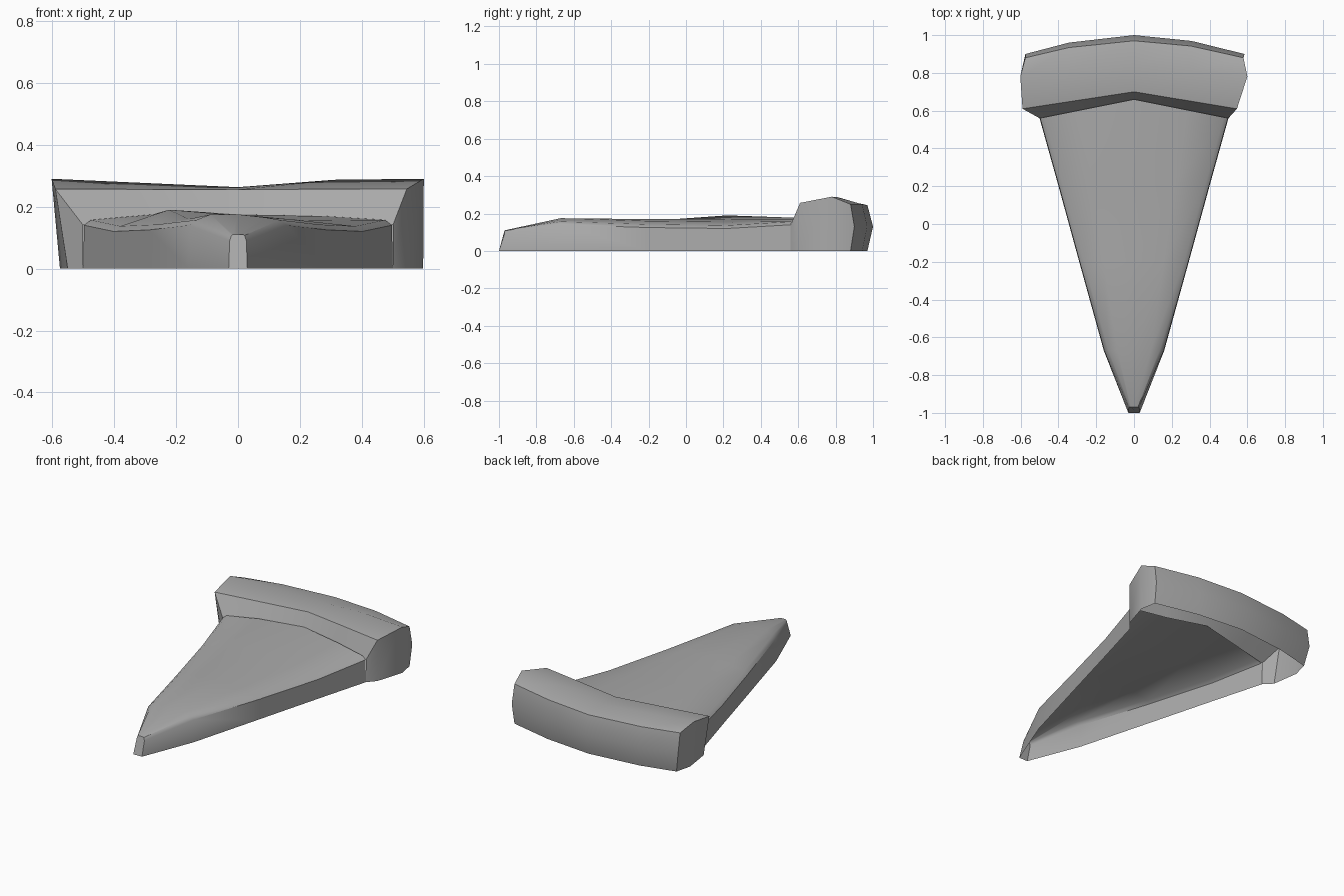
import bpy, bmesh, math

default = bpy.data.objects.get("Cube")
if default:
    bpy.data.objects.remove(default, do_unlink=True)

grey = bpy.data.materials.new("plain grey")
grey.use_nodes = True
colour = (0.4, 0.4, 0.4, 1)
grey.diffuse_color = colour
grey.node_tree.nodes["Principled BSDF"].inputs["Base Color"].default_value = colour


def finish(name, bm, angle):
    """Turn a bmesh shell into a smooth shaded grey object."""
    bmesh.ops.remove_doubles(bm, verts=bm.verts, dist=0.0005)
    bmesh.ops.recalc_face_normals(bm, faces=bm.faces)
    mesh = bpy.data.meshes.new(name)
    bm.to_mesh(mesh)
    bm.free()
    mesh.materials.append(grey)
    obj = bpy.data.objects.new(name, mesh)
    bpy.context.collection.objects.link(obj)
    bpy.ops.object.select_all(action="DESELECT")
    obj.select_set(True)
    bpy.context.view_layer.objects.active = obj
    bpy.ops.object.shade_smooth_by_angle(angle=math.radians(angle))


def bridge(bm, rows):
    """Skin neighbouring rows of vertices with quads."""
    for a, b in zip(rows, rows[1:]):
        for i in range(len(a) - 1):
            bm.faces.new((a[i], a[i + 1], b[i + 1], b[i]))


# Slice: hollow wedge, open below. Rows run from the tip to the crust:
# y, half width, edge height, left ridge, middle, right ridge
bm = bmesh.new()
stations = [
    (-0.97, 0.03, 0.09, 0.11, 0.11, 0.11),
    (-0.67, 0.16, 0.14, 0.175, 0.175, 0.165),
    (-0.2, 0.29, 0.125, 0.16, 0.17, 0.16),
    (0.22, 0.405, 0.12, 0.19, 0.172, 0.155),
    (0.56, 0.5, 0.14, 0.175, 0.175, 0.17),
]
rows = []
for k, (y, w, edge, left, mid, right) in enumerate(stations):
    inset = min(0.025, w * 0.3)
    last = k == len(stations) - 1
    half = [(w, 0), (w - 0.003, edge), (w - inset, edge + 0.017), (w * 0.55, None)]
    points = [(-x, left if z is None else z) for x, z in half]
    points += [(0, mid)]
    points += [(x, right if z is None else z) for x, z in reversed(half)]
    row = []
    for x, z in points:
        bow = 0.1 * (1 - abs(x) / w) if last else 0
        flare = -0.03 if k == 0 and z == 0 else 0
        row.append(bm.verts.new((x, y + bow + flare, z)))
    rows.append(row)
bridge(bm, rows)
bm.faces.new(rows[0])
finish("slice", bm, 35)

# Crust: bent roll, open below. Profile from front to back:
# middle y, end y, bow power, left x, right x, middle z, end z
bm = bmesh.new()
profile = [
    (0.66, 0.56, 1, 0.5, 0.5, 0.16, 0.14),
    (0.70, 0.61, 1, 0.59, 0.545, 0.255, 0.257),
    (0.84, 0.78, 1.2, 0.602, 0.6, 0.263, 0.29),
    (0.97, 0.88, 1.8, 0.575, 0.58, 0.245, 0.25),
    (1.0, 0.9, 1.8, 0.575, 0.585, 0.13, 0.13),
    (0.97, 0.88, 1.8, 0.55, 0.58, 0, 0),
]
rows = []
for u in (-1, -0.6, 0, 0.52, 1):
    row = []
    for ym, ye, power, xl, xr, zm, ze in profile:
        f = abs(u)
        rise = min(1, f * 1.7) if u > 0 else f
        x = u * (xr if u > 0 else xl)
        row.append(bm.verts.new((x, ym + (ye - ym) * f ** power, zm + (ze - zm) * rise)))
    rows.append(row)
bridge(bm, rows)

# End caps fold round the ends down to the ground
for row, feet in ((rows[0], (-0.5, -0.55, -0.575)), (rows[-1], (0.5, 0.545, 0.598))):
    low = [bm.verts.new((x, v.co.y, 0)) for x, v in zip(feet, row)]
    bridge(bm, [low, row[:3]])
    bm.faces.new([low[2]] + row[2:])
finish("crust", bm, 40)
